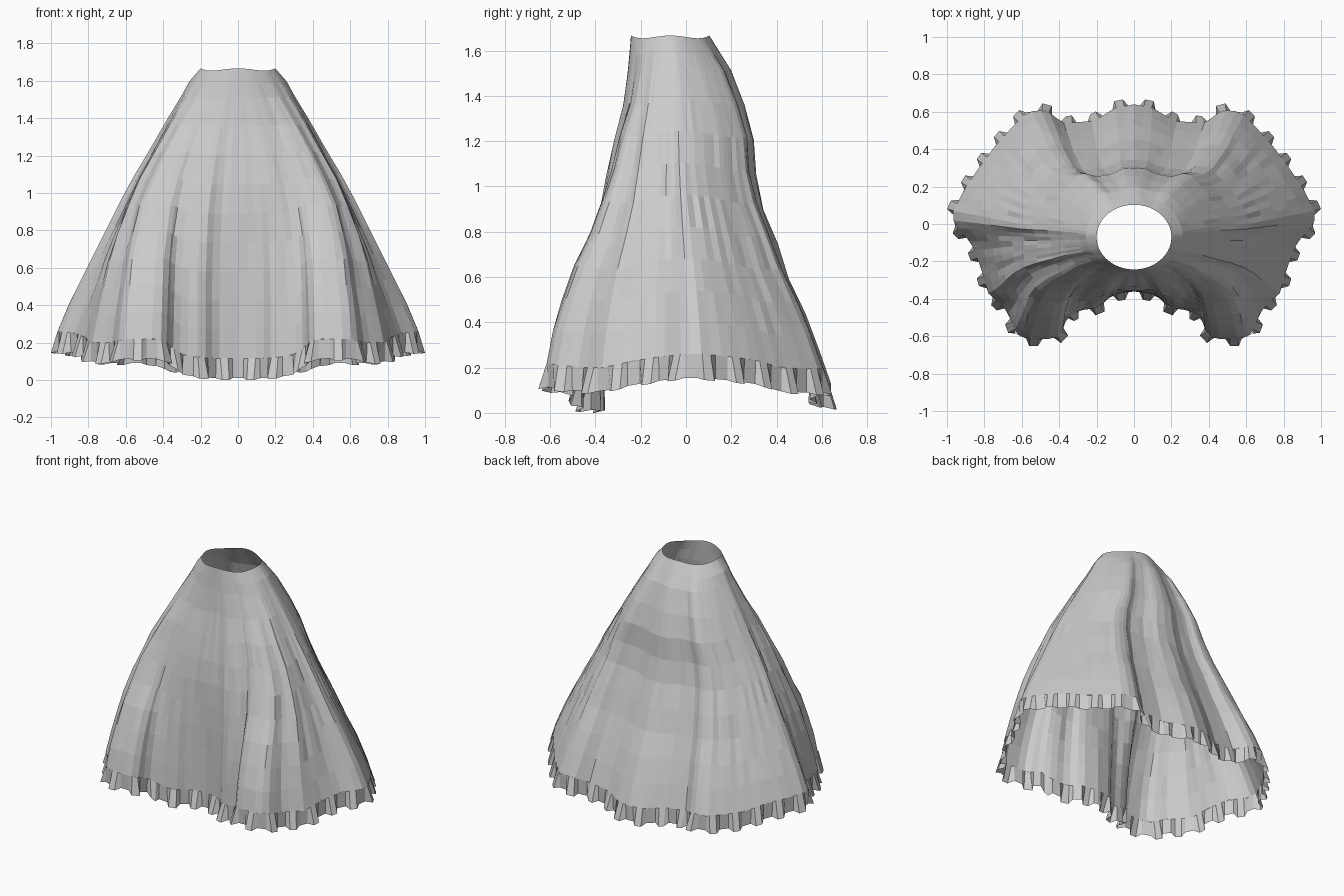
import bpy
import bmesh
import math
import random
from mathutils import Vector

random.seed(4)
cube = bpy.data.objects.get("Cube")
if cube:
    bpy.data.objects.remove(cube, do_unlink=True)

fabric = bpy.data.materials.new("light_grey_fabric")
fabric.use_nodes = True
grey = (0.6, 0.6, 0.6, 1)
fabric.diffuse_color = grey
fabric.node_tree.nodes["Principled BSDF"].inputs["Base Color"].default_value = grey

# Half hem line from centre front to centre back, with its deep folds
HEM = [Vector(p) for p in (
    (0, -.36, .115), (.12, -.38, .115), (.19, -.45, .12), (.29, -.46, .13),
    (.36, -.5, .18), (.39, -.6, .21), (.46, -.615, .22), (.57, -.615, .22),
    (.63, -.59, .215), (.68, -.46, .2), (.78, -.37, .2), (.82, -.23, .23),
    (.87, -.1, .25), (.965, 0, .26), (.965, .07, .26), (.91, .18, .25),
    (.83, .3, .235), (.74, .42, .2), (.65, .52, .195), (.57, .6, .195),
    (.47, .61, .195), (.38, .54, .16), (.22, .55, .14), (.1, .62, .13),
    (0, .64, .13))]
# Flare of the cloth at each row, from waist to hem
ROWS = (0, .05, .1, .2, .3, .4, .5, .6, .7, .8, .9, 1)
SIDE = (0, .08, .13, .24, .345, .45, .55, .645, .74, .83, .92, 1)
FOLD = (0, .08, .18, .39, .58, .75, .88, .95, .99, 1, 1, 1)
CENTRE = (0, .06, .12, .28, .55, .8, .93, 1, 1, 1, 1, 1)
LOBE = (0, .02, .03, .09, .2, .29, .4, .53, .7, .83, .93, 1)
BACK = (0, .09, .18, .29, .37, .385, .45, .56, .66, .79, .9, 1)
FRILLS = 19

lengths = [(b - a).length for a, b in zip(HEM, HEM[1:])]


def mix(a, b, f):
    return a + (b - a) * f


def hem_point(u):
    """Point at a fraction of the length of the half hem."""
    d = min(max(u, 0), 1) * sum(lengths)
    for i, length in enumerate(lengths):
        if d <= length or i == len(lengths) - 1:
            return HEM[i].lerp(HEM[i + 1], min(d / length, 1))
        d -= length


def waist_point(u):
    a = math.pi * u
    return Vector((.2 * math.sin(a), -.07 - .173 * math.cos(a),
                   1.66 + .006 * math.cos(4 * a)))


def cloth(name, columns):
    """Half sheet of quads from columns of points, mirrored across x."""
    bm = bmesh.new()
    grid = [[bm.verts.new(p) for p in col] for col in columns]
    for left, right in zip(grid, grid[1:]):
        for i in range(len(left) - 1):
            bm.faces.new((left[i], left[i + 1], right[i + 1], right[i]))
    mesh = bpy.data.meshes.new(name)
    bm.to_mesh(mesh)
    bm.free()
    mesh.materials.append(fabric)
    obj = bpy.data.objects.new(name, mesh)
    bpy.context.collection.objects.link(obj)
    mirror = obj.modifiers.new("mirror", 'MIRROR')
    mirror.use_axis[0] = True
    mirror.use_clip = True
    mirror.merge_threshold = .002


# Skirt body: each column runs from the waist down to the hem
columns = []
count = FRILLS * 3
for k in range(count + 1):
    u = k / count
    top, hem = waist_point(u), hem_point(u)
    facing = math.cos(math.pi * u)
    pull = facing if facing > 0 else .4 * facing ** 2
    middle = max(0, 1 - u / .17)
    rear = min(max(.5 - facing, 0), 1)
    column = []
    for t, side, fold, centre, lobe, back in zip(
            ROWS, SIDE, FOLD, CENTRE, LOBE, BACK):
        fx = mix(side, fold, pull)
        fy = mix(mix(lobe, centre, middle), back, rear)
        crease = 1 + random.uniform(-.012, .009) * math.sin(math.pi * t)
        x = mix(top.x, hem.x, fx) * crease
        y = mix(top.y, hem.y, fy) * crease
        if k in (0, count):
            x = 0
        column.append((x, y, mix(top.z, hem.z, t)))
    columns.append(column)
cloth("skirt_body", columns)

# Gathered ruffle: box pleats that open out below the hem
columns = []
steps = [(0, 0)]
for k in range(FRILLS):
    steps += [((k + f) / FRILLS, out) for f, out in
              ((.2, 0), (.36, 1), (.64, 1), (.8, 0))]
steps.append((1, 0))
for u, out in steps:
    p = hem_point(u)
    along = hem_point(u + .015) - hem_point(u - .015)
    outward = Vector((along.y, -along.x, 0)).normalized()
    low = p + outward * (.04 * out - .003) - Vector((0, 0, .105 + .01 * out))
    if u in (0, 1):
        low.x = 0
    columns.append((p, low))
cloth("hem_ruffle", columns)
